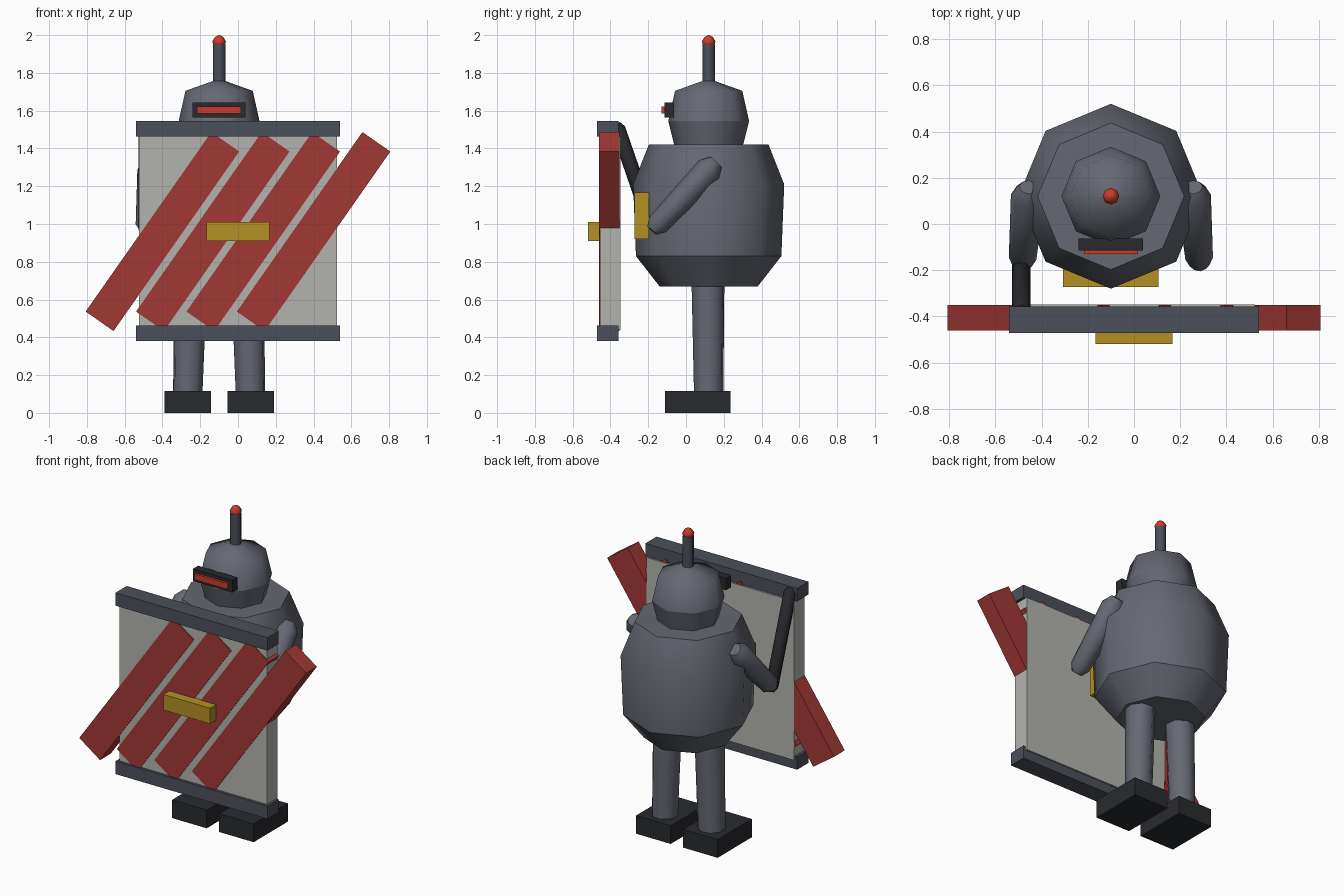
import bpy, bmesh
from math import cos, sin, tau, radians
from mathutils import Vector, Matrix

if "Cube" in bpy.data.objects:
    bpy.data.objects.remove(bpy.data.objects["Cube"])

CX, CY = -0.10, 0.12          # axis of the figure


def material(name, rgb):
    m = bpy.data.materials.new(name)
    m.diffuse_color = (*rgb, 1)
    m.use_nodes = True
    m.node_tree.nodes["Principled BSDF"].inputs["Base Color"].default_value = m.diffuse_color
    return m


STEEL = material("steel", (0.13, 0.14, 0.17))
RAIL = material("rail_grey", (0.07, 0.08, 0.10))
BLACK = material("black", (0.022, 0.023, 0.027))
RED = material("plank_red", (0.36, 0.04, 0.036))
GLOW = material("signal_red", (0.60, 0.045, 0.025))
GOLD = material("gold", (0.46, 0.28, 0.017))
PANEL = material("panel_grey", (0.45, 0.45, 0.42))


def finish(bm, name, mat):
    bmesh.ops.recalc_face_normals(bm, faces=bm.faces)
    me = bpy.data.meshes.new(name)
    bm.to_mesh(me)
    bm.free()
    me.materials.append(mat)
    ob = bpy.data.objects.new(name, me)
    bpy.context.collection.objects.link(ob)
    return ob


def box(name, x, y, z, mat, tilt=0):
    """Box from (min, max) ranges, optionally tilted about y."""
    lo, hi = Vector((x[0], y[0], z[0])), Vector((x[1], y[1], z[1]))
    bm = bmesh.new()
    bmesh.ops.create_cube(bm, size=1, matrix=Matrix.Translation((lo + hi) / 2)
                          @ Matrix.Rotation(tilt, 4, 'Y')
                          @ Matrix.Diagonal((*(hi - lo), 1)))
    return finish(bm, name, mat)


def lathe(name, profile, mat, matrix, sharp=(), sides=8):
    """Revolve (radius, height) points; rings listed in sharp keep a hard edge."""
    bm = bmesh.new()
    rings = [[bm.verts.new((r * cos(tau * k / sides), r * sin(tau * k / sides), h))
              for k in range(sides)] for r, h in profile]
    for a, b in zip(rings, rings[1:]):
        for k in range(sides):
            n = (k + 1) % sides
            bm.faces.new((a[k], a[n], b[n], b[k]))
    for ring in (rings[0], rings[-1]):
        bm.faces.new(ring)
    for f in bm.faces:
        f.smooth = True
    for i in sharp:
        for k in range(sides):
            bm.edges.get((rings[i][k], rings[i][k - 1])).smooth = False
    bm.transform(matrix)
    return finish(bm, name, mat)


def limb(name, p0, p1, r0, r1, mat, rounded=True):
    """Tapered eight-sided rod between two points, with chamfered ends."""
    p0, p1 = Vector(p0), Vector(p1)
    d = p1 - p0
    L = d.length
    prof = [(r0, 0), (r1, L)]
    if rounded:
        prof = [(r0 * 0.55, -r0 * 0.75)] + prof + [(r1 * 0.55, L + r1 * 0.75)]
    return lathe(name, prof, mat, Matrix.Translation(p0) @ d.to_track_quat('Z', 'Y').to_matrix().to_4x4(),
                 sharp=(0, len(prof) - 1))


axis = Matrix.Translation((CX, CY, 0))

# Body and head
lathe("body", [(0.26, 0.67), (0.385, 0.83), (0.40, 1.21), (0.317, 1.42)], STEEL, axis, (0, 1, 3))
lathe("head", [(0.18, 1.41), (0.214, 1.545), (0.178, 1.705), (0.002, 1.768)], STEEL, axis, (0, 1))
box("visor", (-0.24, 0.04), (-0.115, -0.063), (1.565, 1.643), BLACK)
box("visor_slit", (-0.217, 0.017), (-0.13, -0.11), (1.585, 1.622), GLOW)
box("chest_plate", (-0.307, 0.107), (-0.272, -0.195), (0.92, 1.168), GOLD)

# Antenna
lathe("antenna", [(0.033, 1.74), (0.033, 1.95)], RAIL, axis, (0, 1))
lathe("antenna_tip", [(0.002, 1.93), (0.03, 1.945), (0.036, 1.967), (0.022, 1.99), (0.002, 2.0)],
      GLOW, axis)

# Arms, legs and feet, one per side
for side, s in (("left", -1), ("right", 1)):
    limb(side + "_arm", (CX + s * 0.36, 0.122, 1.288), (CX + s * 0.382, -0.15, 0.998),
         0.073, 0.06, STEEL)
    limb(side + "_leg", (CX + s * 0.166, CY, 0.10), (CX + s * 0.15, CY - 0.004, 0.72),
         0.08, 0.09, STEEL, rounded=False)
    fx = CX + s * 0.167
    box(side + "_foot", (fx - 0.123, fx + 0.123), (-0.112, 0.235), (0, 0.117), BLACK)

# Baton held in the left hand
limb("baton", (-0.488, -0.175, 0.97), (-0.488, -0.36, 1.505), 0.039, 0.039, BLACK)

# Shield: panel, rails, slanted planks and name-free plate
box("shield_panel", (-0.523, 0.523), (-0.455, -0.348), (0.44, 1.462), PANEL)
for name, z in (("bottom", 0.38), ("top", 1.462)):
    box("shield_rail_" + name, (-0.54, 0.54), (-0.472, -0.358), (z, z + 0.083), RAIL)
for i in range(4):
    x = -0.4 + i * 0.8 / 3
    box(f"shield_plank_{i + 1}", (x - 0.09, x + 0.09), (-0.46, -0.351), (0.38, 1.54),
        RED, radians(35))
box("shield_plate", (-0.166, 0.166), (-0.52, -0.45), (0.91, 1.01), GOLD)
